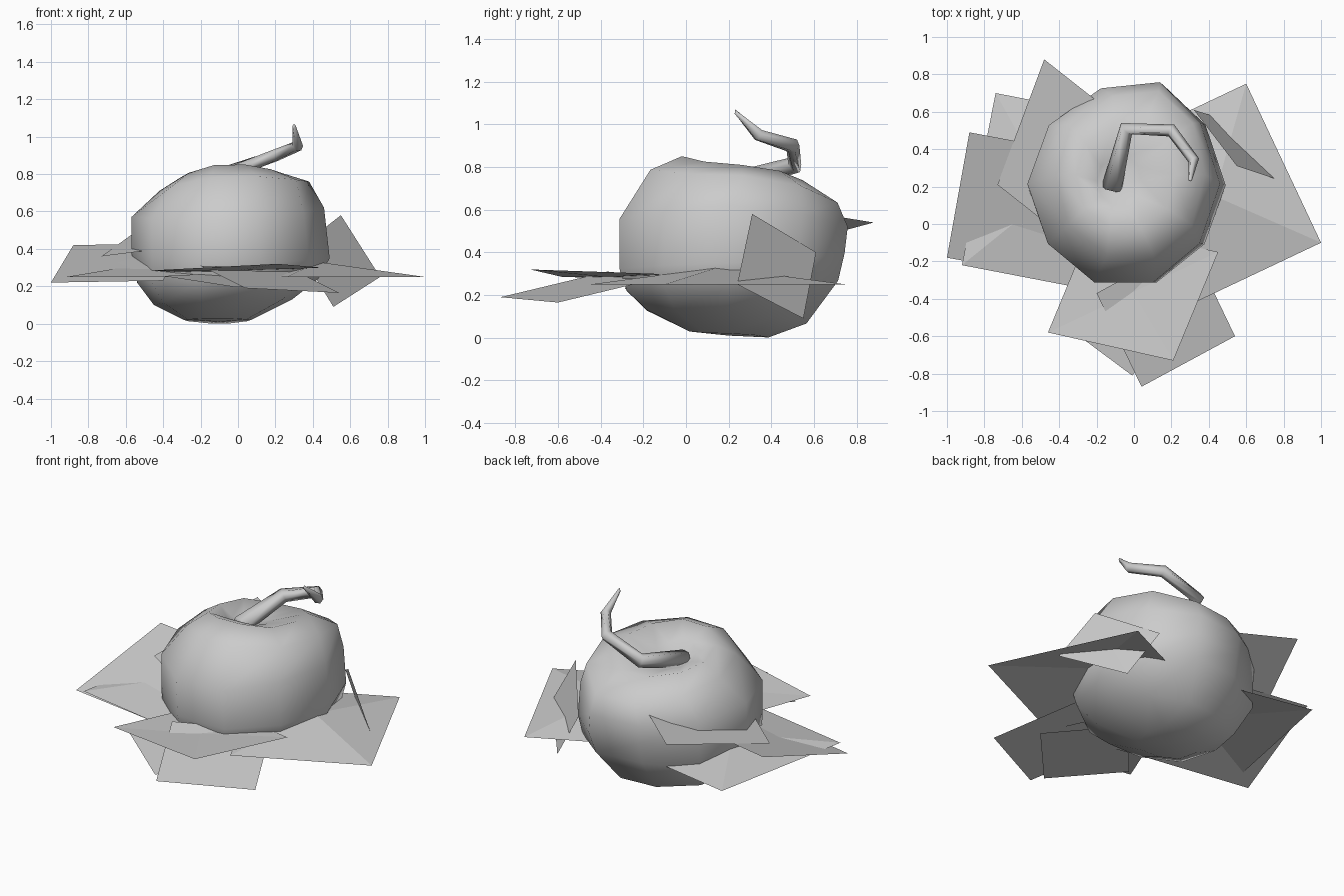
import bpy, bmesh, math
from mathutils import Vector

if "Cube" in bpy.data.objects:
    bpy.data.objects.remove(bpy.data.objects["Cube"])

def make_object(name, bm, smooth=True):
    bmesh.ops.recalc_face_normals(bm, faces=bm.faces)
    for f in bm.faces:
        f.smooth = smooth
    me = bpy.data.meshes.new(name)
    bm.to_mesh(me)
    bm.free()
    ob = bpy.data.objects.new(name, me)
    bpy.context.collection.objects.link(ob)
    return ob

def skin(bm, rings, start, end):
    """Bridge rings of points and close both ends with a fan."""
    loops = [[bm.verts.new(p) for p in r] for r in rings]
    n = len(loops[0])
    for a, b in zip(loops, loops[1:]):
        for i in range(n):
            j = (i + 1) % n
            bm.faces.new((a[i], a[j], b[j], b[i]))
    for loop, tip in ((loops[0], start), (loops[-1], end)):
        v = bm.verts.new(tip)
        for i in range(n):
            bm.faces.new((loop[i], loop[(i + 1) % n], v))

# Gourd body: each ring gives front (y, z), back (y, z), left (x, z), right (x, z), diagonal fullness
RINGS = [
    (0.02, 0.03, 0.38, 0.00, -0.29, 0.02, 0.07, 0.02, 0.08),
    (-0.18, 0.13, 0.55, 0.06, -0.45, 0.10, 0.29, 0.13, 0.07),
    (-0.28, 0.22, 0.70, 0.27, -0.54, 0.22, 0.43, 0.24, 0.03),
    (-0.325, 0.32, 0.74, 0.40, -0.57, 0.38, 0.49, 0.35, -0.03),
    (-0.325, 0.55, 0.755, 0.51, -0.57, 0.57, 0.46, 0.62, -0.03),
    (-0.17, 0.79, 0.70, 0.62, -0.42, 0.71, 0.38, 0.76, 0.02),
    (-0.02, 0.855, 0.54, 0.73, -0.31, 0.78, 0.22, 0.81, 0.03),
    (0.10, 0.80, 0.36, 0.71, -0.20, 0.74, 0.04, 0.76, 0.0),
]
SIDES = 10

def body_ring(yf, zf, yb, zb, xl, zl, xr, zr, full):
    pts = []
    ry = (yb - yf) / 2
    for i in range(SIDES):
        a = math.tau * i / SIDES
        c, s = math.cos(a), math.sin(a)
        k = 1 + full * math.sin(2 * a) ** 2
        x = (xl + xr) / 2 + k * c * (xr - xl) / 2
        y = (yf + yb) / 2 + k * s * ry / 0.965
        if s > 0:  # the back bulges a little to the right
            y += 0.12 * c * s ** 4 * ry
            x += 0.08 * s ** 4 * ry
        z = c * c * (zr if c > 0 else zl) + s * s * (zb if s > 0 else zf)
        pts.append((x, y, z))
    return pts

bm = bmesh.new()
skin(bm, [body_ring(*r) for r in RINGS], (-0.10, 0.20, 0.01), (-0.10, 0.21, 0.70))
make_object("gourd_body", bm)

# Crooked stem: path points with radius
PATH = [(-0.12, 0.19, 0.72, 0.055), (-0.04, 0.51, 0.81, 0.042),
        (0.20, 0.50, 0.90, 0.035), (0.32, 0.34, 0.95, 0.030),
        (0.30, 0.235, 1.055, 0.010)]
pts = [Vector(p[:3]) for p in PATH]
rings = []
for i, p in enumerate(pts):
    d = (pts[min(i + 1, len(pts) - 1)] - pts[max(i - 1, 0)]).normalized()
    u = d.cross(Vector((0, 0, 1))).normalized()
    w = u.cross(d)
    r = PATH[i][3]
    rings.append([p + r * (u * math.cos(math.tau * k / 6) + w * math.sin(math.tau * k / 6))
                  for k in range(6)])
bm = bmesh.new()
skin(bm, rings, pts[0], (0.30, 0.23, 1.07))
make_object("stem", bm)

# Leaves: cards with four corners, the middle lifted by the first number
LEAVES = {
    "right_leaf": [0.08, (0.60, 0.75, 0.25), (1.0, -0.10, 0.25), (0.26, -0.45, 0.25), (-0.14, 0.40, 0.25)],
    "left_leaf": [0.08, (-0.74, 0.70, 0.25), (-0.92, -0.22, 0.25), (-0.14, -0.37, 0.25), (0.03, 0.55, 0.25)],
    "raised_left_leaf": [0, (-0.88, 0.49, 0.42), (-1.0, -0.18, 0.22), (-0.40, -0.29, 0.23), (-0.30, 0.38, 0.43)],
    "back_left_leaf": [0, (-0.48, 0.88, 0.54), (-0.73, 0.21, 0.36), (-0.26, -0.16, 0.42), (-0.01, 0.51, 0.60)],
    "front_leaf": [-0.01, (-0.46, -0.58, 0.285), (0.21, -0.73, 0.32), (0.45, -0.15, 0.30), (-0.22, 0.0, 0.27)],
    "low_front_leaf": [0, (0.04, -0.87, 0.19), (0.54, -0.60, 0.165), (0.30, -0.10, 0.285), (-0.20, -0.37, 0.31)],
    "under_front_leaf": [0, (-0.01, -0.81, 0.195), (0.32, -0.45, 0.21), (-0.08, -0.14, 0.27), (-0.40, -0.52, 0.255)],
    "upright_right_leaf": [0, (0.55, 0.31, 0.58), (0.76, 0.24, 0.25), (0.51, 0.55, 0.09), (0.32, 0.61, 0.40)],
}
for name, (lift, *corners) in LEAVES.items():
    bm = bmesh.new()
    mid = sum((Vector(c) for c in corners), Vector()) / 4 + Vector((0, 0, lift))
    m = bm.verts.new(mid)
    vs = [bm.verts.new(c) for c in corners]
    for i in range(4):
        bm.faces.new((vs[i], vs[(i + 1) % 4], m))
    make_object(name, bm, smooth=False)
